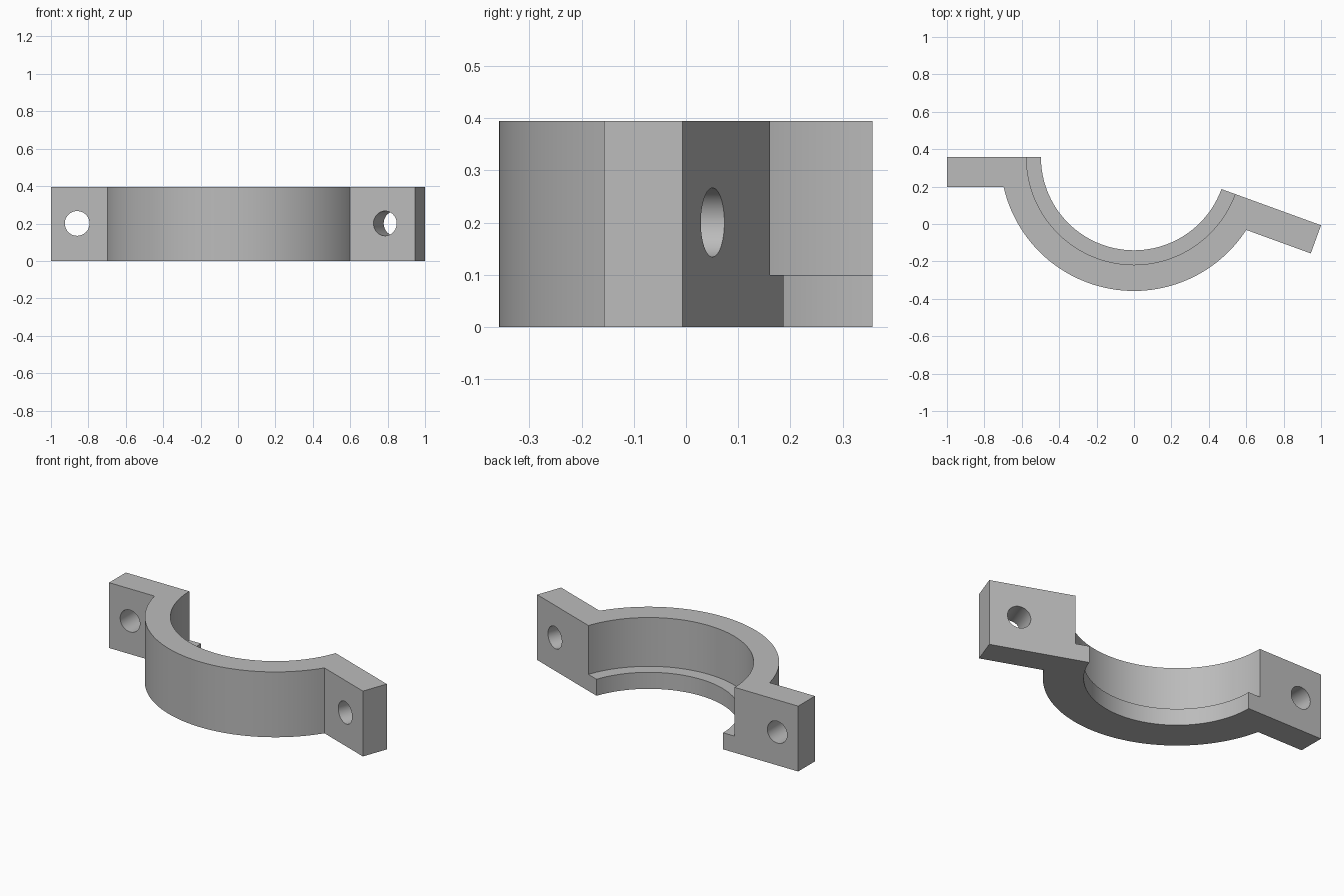
import bpy, bmesh
from math import sin, cos, asin, radians, pi
from mathutils import Vector, Matrix

if "Cube" in bpy.data.objects:
    bpy.data.objects.remove(bpy.data.objects["Cube"], do_unlink=True)

HEIGHT, STEP = 0.395, 0.1            # overall height, lip height
OUTER, SEAT, LIP = 0.715, 0.575, 0.4975   # radii
THICK = 0.16                         # flange thickness
CENTRE = Vector((0, 0.357, 0))       # axis of the bore
LEFT_END, RIGHT_END = 1.0, 1.0642    # flange reach from the axis
TILT = radians(-20)                  # slope of the angled flange
SEGMENTS = 72

metal = bpy.data.materials.new("plain grey")
metal.use_nodes = True
grey = (0.5, 0.5, 0.5, 1)
metal.diffuse_color = grey
metal.node_tree.nodes["Principled BSDF"].inputs["Base Color"].default_value = grey


def make_object(name, bm):
    bmesh.ops.recalc_face_normals(bm, faces=bm.faces)
    mesh = bpy.data.meshes.new(name)
    bm.to_mesh(mesh)
    bm.free()
    mesh.materials.append(metal)
    obj = bpy.data.objects.new(name, mesh)
    bpy.context.collection.objects.link(obj)
    return obj


def arc(radius, start, end):
    angles = [start + (end - start) * i / SEGMENTS for i in range(SEGMENTS + 1)]
    return [Vector((radius * cos(a), radius * sin(a), 0)) for a in angles]


def cylinder(name, radius, depth, matrix):
    bm = bmesh.new()
    bmesh.ops.create_cone(bm, cap_ends=True, segments=2 * SEGMENTS, radius1=radius,
                          radius2=radius, depth=depth, matrix=matrix)
    obj = make_object(name, bm)
    obj.hide_render = True
    return obj


# Clamp outline: half ring with a straight and an angled flange
spread = asin(THICK / OUTER)
along = Vector((cos(TILT), sin(TILT), 0))
across = Vector((sin(TILT), -cos(TILT), 0))
outline = [Vector((-LEFT_END, 0, 0)), Vector((-LEFT_END, -THICK, 0))]
outline += arc(OUTER, pi + spread, 2 * pi + TILT - spread)
outline += [along * RIGHT_END + across * THICK, along * RIGHT_END]
outline += arc(LIP, 2 * pi + TILT, pi)

bm = bmesh.new()
base = bm.faces.new([bm.verts.new(p + CENTRE) for p in outline])
walls = bmesh.ops.extrude_face_region(bm, geom=[base])
top = [v for v in walls["geom"] if isinstance(v, bmesh.types.BMVert)]
bmesh.ops.translate(bm, verts=top, vec=(0, 0, HEIGHT))
clamp = make_object("half_clamp", bm)

# Cutters: stepped bore and one bolt hole through each flange
cutters = [cylinder("bore_cutter", SEAT, 1,
                    Matrix.Translation(CENTRE + Vector((0, 0, STEP + 0.5))))]
for name, direction, reach, turn in (("left", Vector((-1, 0, 0)), 0.86, 0),
                                     ("right", along, 0.895, TILT)):
    spot = CENTRE + direction * reach + Vector((0, 0, HEIGHT / 2 + 0.003))
    place = (Matrix.Translation(spot) @ Matrix.Rotation(turn, 4, "Z")
             @ Matrix.Rotation(pi / 2, 4, "X"))
    cutters.append(cylinder(name + "_hole_cutter", 0.066, 0.6, place))

bpy.context.view_layer.objects.active = clamp
for cutter in cutters:
    cut = clamp.modifiers.new(cutter.name, "BOOLEAN")
    cut.operation, cut.solver, cut.object = "DIFFERENCE", "EXACT", cutter
    bpy.ops.object.modifier_apply(modifier=cut.name)
    bpy.data.objects.remove(cutter, do_unlink=True)

# Smooth curved walls, sharp corners
bpy.ops.object.select_all(action="DESELECT")
clamp.select_set(True)
bpy.ops.object.shade_smooth_by_angle(angle=radians(20))
